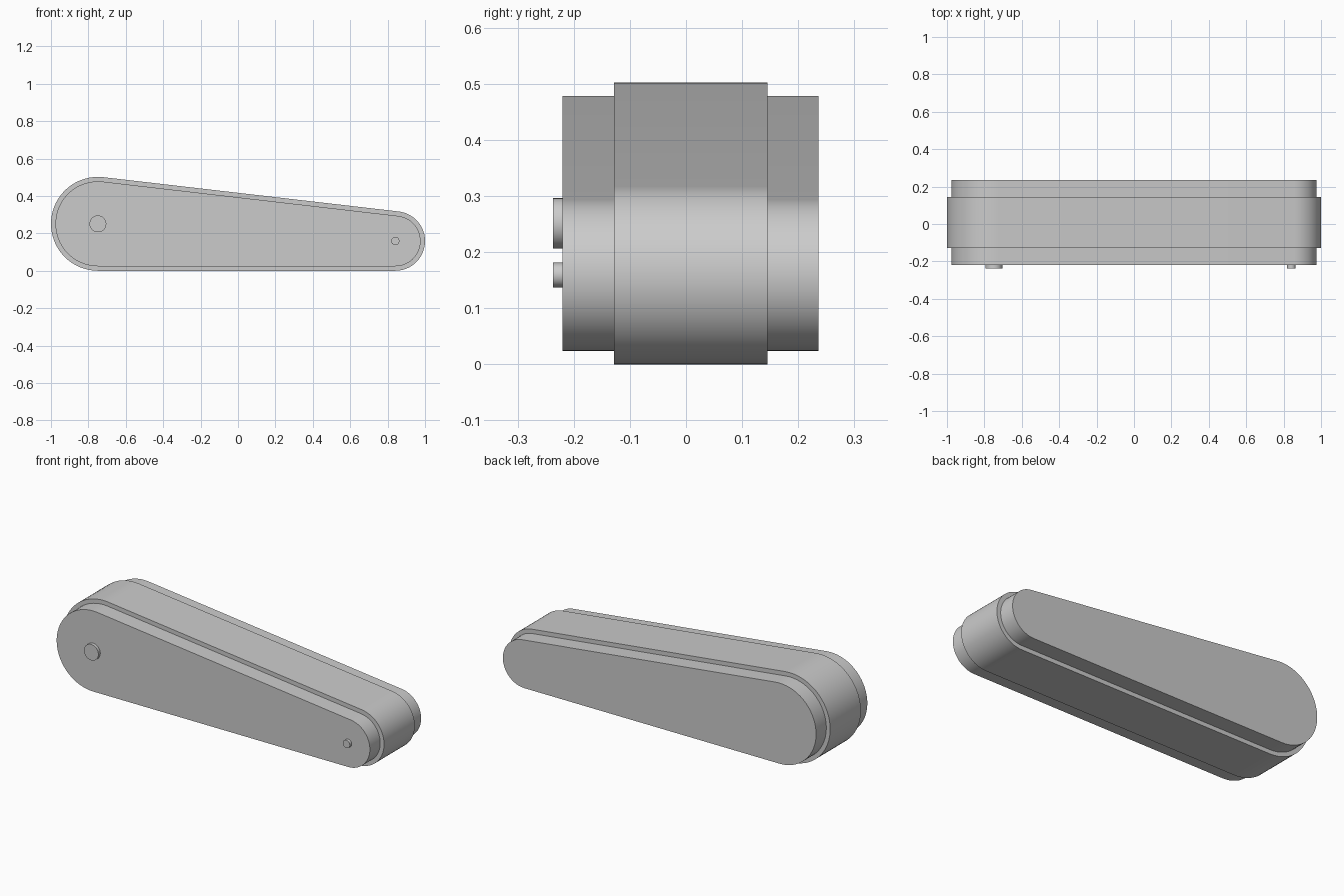
import bpy
import bmesh
from math import asin, cos, sin, pi

if "Cube" in bpy.data.objects:
    bpy.data.objects.remove(bpy.data.objects["Cube"], do_unlink=True)

grey = bpy.data.materials.new("plain grey")
grey.use_nodes = True
grey.diffuse_color = (0.6, 0.6, 0.6, 1)
grey.node_tree.nodes["Principled BSDF"].inputs["Base Color"].default_value = (0.6, 0.6, 0.6, 1)

# Axle centres (x, z) and outer radii of the two rounded ends
BIG, BIG_R = (-0.749, 0.251), 0.251
SMALL, SMALL_R = (0.841, 0.159), 0.159


def arc(centre, radius, start, end, steps):
    angles = [start + (end - start) * i / steps for i in range(steps + 1)]
    return [(centre[0] + radius * cos(a), centre[1] + radius * sin(a)) for a in angles]


def tapered_outline(inset):
    """Two arcs joined by their common tangents."""
    tilt = asin((BIG_R - SMALL_R) / (SMALL[0] - BIG[0]))
    top = pi / 2 - 2 * tilt
    return (arc(SMALL, SMALL_R - inset, -pi / 2, top, 32)
            + arc(BIG, BIG_R - inset, top, 1.5 * pi, 32))


def extrude_outline(name, outline, front, back):
    """Solid with an x-z outline, running from front to back along y."""
    bm = bmesh.new()
    face = bm.faces.new([bm.verts.new((x, front, z)) for x, z in outline])
    grown = bmesh.ops.extrude_face_region(bm, geom=[face], use_keep_orig=True)
    moved = [v for v in grown["geom"] if isinstance(v, bmesh.types.BMVert)]
    bmesh.ops.translate(bm, verts=moved, vec=(0, back - front, 0))
    bmesh.ops.recalc_face_normals(bm, faces=bm.faces)
    mesh = bpy.data.meshes.new(name)
    bm.to_mesh(mesh)
    bm.free()
    mesh.materials.append(grey)
    obj = bpy.data.objects.new(name, mesh)
    bpy.context.collection.objects.link(obj)
    bpy.ops.object.select_all(action="DESELECT")
    obj.select_set(True)
    bpy.context.view_layer.objects.active = obj
    bpy.ops.object.shade_smooth_by_angle(angle=pi / 6)
    return obj


# Inner body and the raised band around its middle
extrude_outline("inner_body", tapered_outline(0.024), -0.22, 0.236)
extrude_outline("outer_band", tapered_outline(0), -0.128, 0.145)

# Axle pins on the front face
for name, centre, radius in (("large_pin", BIG, 0.045), ("small_pin", SMALL, 0.022)):
    extrude_outline(name, arc(centre, radius, 0, 2 * pi, 32)[:-1], -0.237, -0.21)
